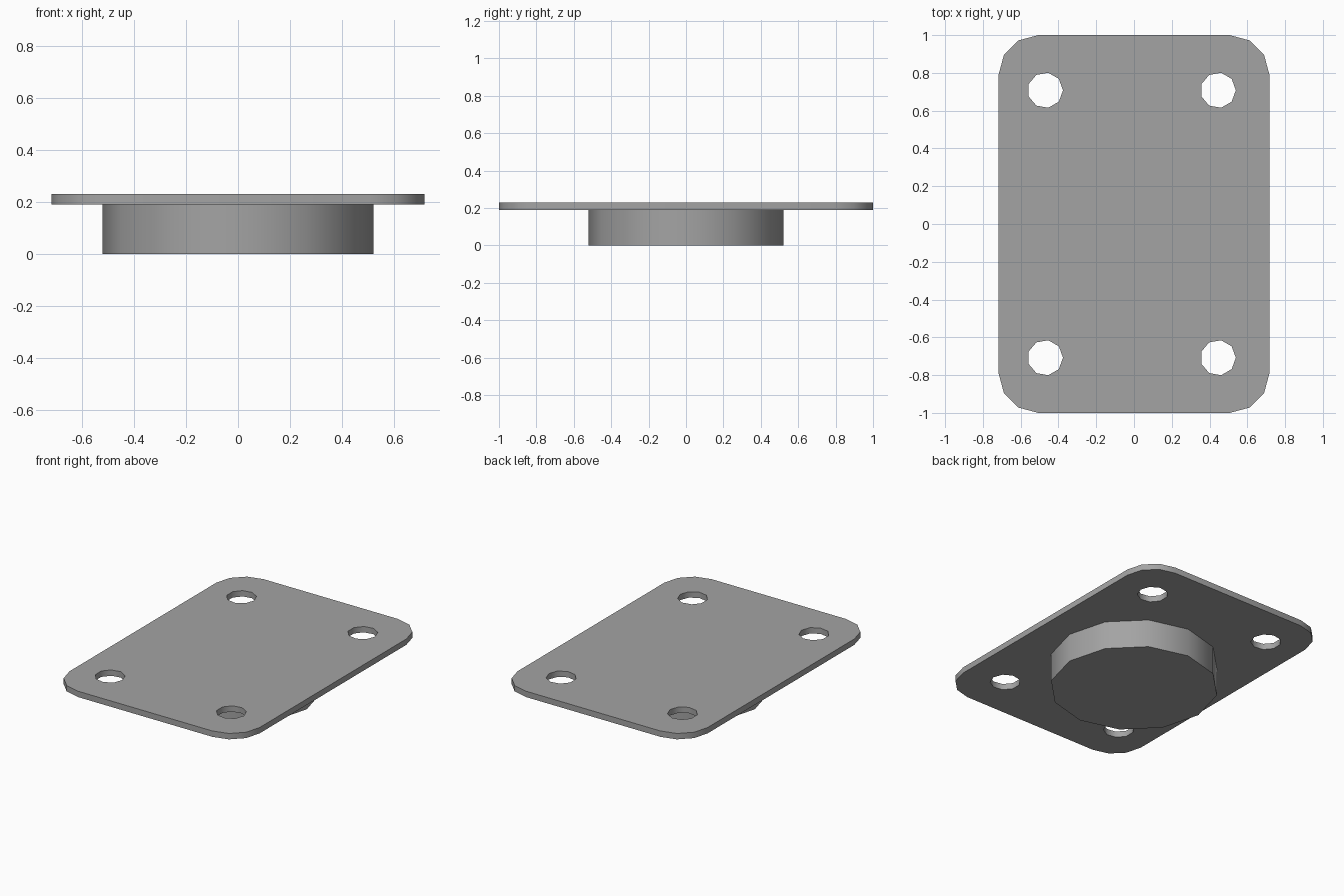
import bpy, bmesh
from math import radians, cos, sin, pi

if "Cube" in bpy.data.objects:
    bpy.data.objects.remove(bpy.data.objects["Cube"])

Z0, Z1 = 0.19, 0.23          # plate underside and top
HX, HY, R = 0.717, 1.0, 0.21  # plate half sizes and corner radius

# Dark grey metal
metal = bpy.data.materials.new("dark_grey")
metal.diffuse_color = (0.37, 0.37, 0.37, 1)
metal.use_nodes = True
metal.node_tree.nodes["Principled BSDF"].inputs["Base Color"].default_value = metal.diffuse_color


def arc(cx, cy, r, start, sweep, steps):
    return [(cx + r * cos(start + sweep * i / steps),
             cy + r * sin(start + sweep * i / steps)) for i in range(steps)]


def prism(name, loops, z0, z1, fill_ngon=False):
    """Closed outline(s), inner loops being holes, raised from z0 to z1."""
    bm = bmesh.new()
    edges = []
    for pts in loops:
        vs = [bm.verts.new((x, y, z0)) for x, y in pts]
        if fill_ngon:
            bm.faces.new(vs)
        else:
            edges += [bm.edges.new((vs[i - 1], vs[i])) for i in range(len(vs))]
    if edges:
        bmesh.ops.triangle_fill(bm, edges=edges, use_beauty=True)
    ext = bmesh.ops.extrude_face_region(bm, geom=bm.faces[:])
    top = [g for g in ext["geom"] if isinstance(g, bmesh.types.BMVert)]
    bmesh.ops.translate(bm, verts=top, vec=(0, 0, z1 - z0))
    bmesh.ops.recalc_face_normals(bm, faces=bm.faces[:])
    mesh = bpy.data.meshes.new(name)
    bm.to_mesh(mesh)
    bm.free()
    mesh.materials.append(metal)
    ob = bpy.data.objects.new(name, mesh)
    bpy.context.collection.objects.link(ob)
    bpy.ops.object.select_all(action='DESELECT')
    ob.select_set(True)
    bpy.context.view_layer.objects.active = ob
    bpy.ops.object.shade_smooth_by_angle(angle=radians(45))
    return ob


# Rounded mounting plate with four nine-sided bolt holes
outline = []
for k, (sx, sy) in enumerate([(1, 1), (-1, 1), (-1, -1), (1, -1)]):
    cx, cy = sx * (HX - R), sy * (HY - R)
    corner = arc(cx, cy, R, k * pi / 2, pi / 2, 3)
    end = (k + 1) * pi / 2
    outline += corner + [(cx + R * cos(end), cy + R * sin(end))]
holes = [arc(x, y, 0.094, 0, 2 * pi, 9)
         for x in (-0.47, 0.445) for y in (-0.708, 0.708)]
prism("mounting_plate", [outline] + holes, Z0, Z1)

# Twelve-sided round boss under the plate
prism("round_boss", [arc(0, 0, 0.52, 0, 2 * pi, 12)], 0.0, Z0, fill_ngon=True)
